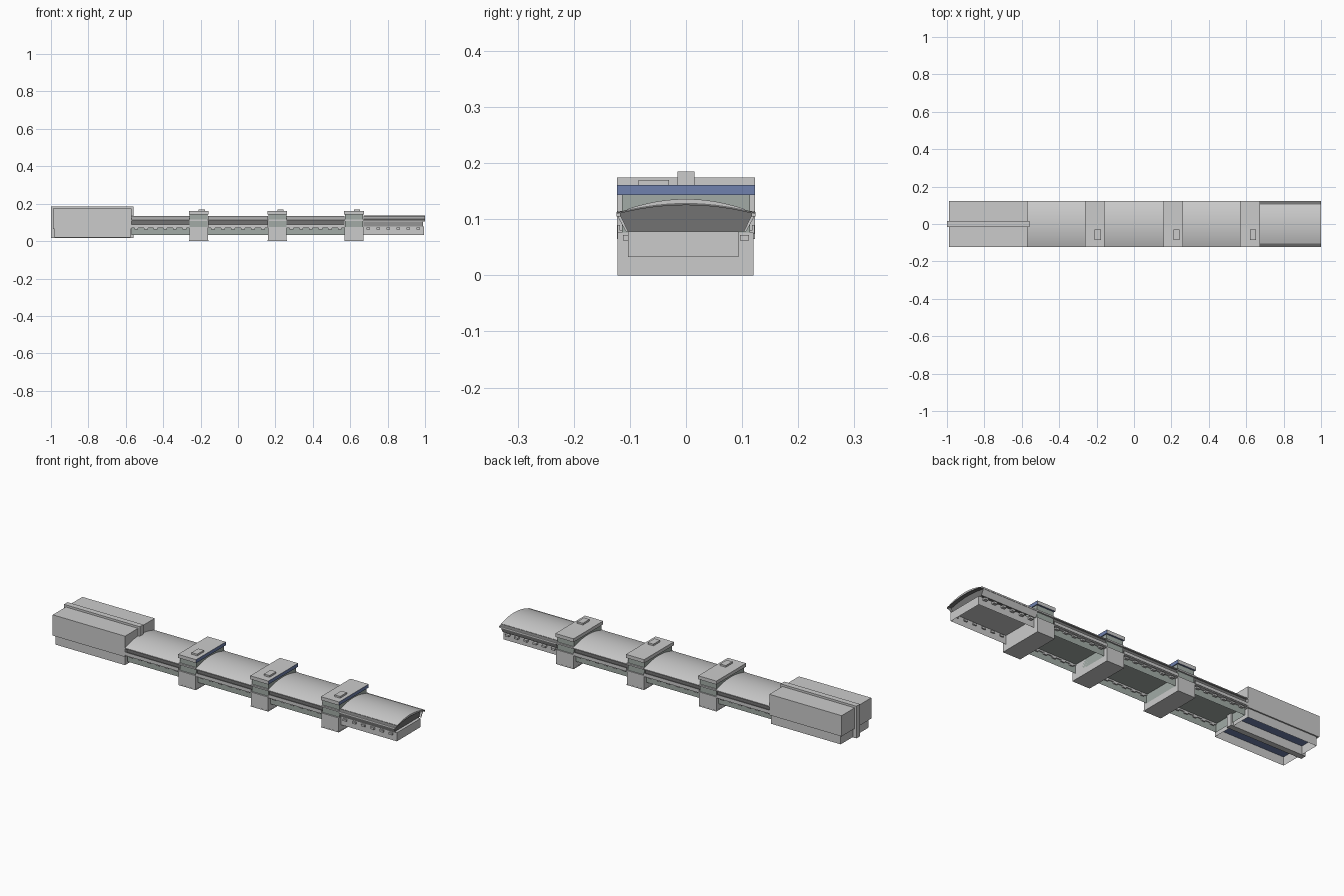
import bpy, bmesh, math

if "Cube" in bpy.data.objects:
    bpy.data.objects.remove(bpy.data.objects["Cube"])


def mat(name, c):
    m = bpy.data.materials.new(name)
    m.diffuse_color = (*c, 1)
    m.use_nodes = True
    m.node_tree.nodes["Principled BSDF"].inputs["Base Color"].default_value = m.diffuse_color
    return m


BLUE = mat("blue", (0.16, 0.22, 0.42))
GREEN = mat("green_grey", (0.36, 0.41, 0.38))
DARK = mat("dark_glass", (0.17, 0.17, 0.17))


def finish(name, bm, m=None):
    bmesh.ops.recalc_face_normals(bm, faces=bm.faces)
    me = bpy.data.meshes.new(name)
    bm.to_mesh(me)
    bm.free()
    ob = bpy.data.objects.new(name, me)
    bpy.context.collection.objects.link(ob)
    if m:
        me.materials.append(m)
    return ob


def box(name, x0, x1, y0, y1, z0, z1, m=None, open_bottom=False):
    bm = bmesh.new()
    bmesh.ops.create_cube(bm, size=1)
    for v in bm.verts:
        v.co = (x0 if v.co.x < 0 else x1, y0 if v.co.y < 0 else y1, z0 if v.co.z < 0 else z1)
    if open_bottom:
        low = min(bm.faces, key=lambda f: f.calc_center_median().z)
        bmesh.ops.delete(bm, geom=[low], context='FACES_ONLY')
    return finish(name, bm, m)


def sweep(name, pts, x0, x1, m=None):
    """Closed (y, z) profile extruded along x."""
    bm = bmesh.new()
    f = bm.faces.new([bm.verts.new((x0, y, z)) for y, z in pts])
    r = bmesh.ops.extrude_face_region(bm, geom=[f])
    bmesh.ops.translate(bm, verts=[v for v in r["geom"] if isinstance(v, bmesh.types.BMVert)],
                        vec=(x1 - x0, 0, 0))
    return finish(name, bm, m)


def arc(half, edge_z, top_z, n=18):
    return [(-half + 2 * half * i / n, edge_z + (top_z - edge_z) * (1 - (2 * i / n - 1) ** 2))
            for i in range(n + 1)]


def shell(half, e0, t0, e1, t1):
    """Crescent between a lower and an upper arc."""
    return arc(half, e1, t1) + arc(half, e0, t0)[::-1]


def smooth(ob):
    bpy.ops.object.select_all(action='DESELECT')
    ob.select_set(True)
    bpy.context.view_layer.objects.active = ob
    bpy.ops.object.shade_smooth_by_angle(angle=math.radians(30))


# Entrance block: upper box, inset open base, central fin wrapping both ends
box("entrance_upper", -0.99, -0.57, -0.123, 0.123, 0.065, 0.174)
box("entrance_base", -0.98, -0.575, -0.116, 0.116, 0.018, 0.065, None, True)
box("entrance_ceiling", -0.978, -0.577, -0.114, 0.114, 0.061, 0.064, BLUE)
box("entrance_fin", -1.0, -0.56, -0.015, 0.015, 0.016, 0.185)

# Portals
portals = [-0.21, 0.21, 0.62]
for x in portals:
    a, b = x - 0.05, x + 0.05
    box("portal_base", a, b, -0.122, 0.12, 0.0, 0.076)
    box("portal_plinth_line", a - 0.001, b + 0.001, -0.1225, 0.1205, 0.0, 0.005)
    box("portal_body", a + 0.002, b - 0.002, -0.114, 0.114, 0.076, 0.144, GREEN)
    box("portal_side_strip", a, b, -0.122, 0.122, 0.107, 0.115)
    # top slab with blue underside and end face
    s = sweep("portal_slab", [(-0.123, 0.143), (0.123, 0.143), (0.123, 0.161), (-0.123, 0.161)],
              a - 0.003, b + 0.003)
    s.data.materials.append(None)
    s.data.materials.append(BLUE)
    for p in s.data.polygons:
        if p.normal.z < -0.5 or p.normal.x > 0.5:
            p.material_index = 1
    box("portal_roof_unit", x, x + 0.033, -0.085, -0.03, 0.16, 0.17)

# Hall sections between entrance and portals, then the end section
spans = [(-0.57, -0.26), (-0.16, 0.16), (0.26, 0.57)]
for a, b in spans:
    smooth(sweep("hall_roof", shell(0.123, 0.107, 0.129, 0.112, 0.135), a, b))
    for s in (-1, 1):
        lo, hi = sorted((s * 0.104, s * 0.108))
        box("hall_side_window", a, b, lo, hi, 0.078, 0.113, DARK)
        lo, hi = sorted((s * 0.098, s * 0.119))
        box("hall_ledge", a, b, lo, hi, 0.07, 0.08)
        lo, hi = sorted((s * 0.118, s * 0.122))
        box("hall_rail", a, b, lo, hi, 0.074, 0.09)
    box("hall_trough", a, b, -0.103, 0.1, 0.033, 0.078, GREEN, True)

# End section: dark glazed arch edge, thicker roof cap, flared side walls
smooth(sweep("end_glazed_roof", shell(0.123, 0.109, 0.125, 0.112, 0.129), 0.67, 1.0, DARK))
smooth(sweep("end_roof_cap", shell(0.105, 0.115, 0.128, 0.118, 0.136), 0.67, 1.0))
box("end_trough", 0.67, 0.995, -0.103, 0.094, 0.033, 0.078, None, True)
for s in (-1, 1):
    sweep("end_flared_wall", [(s * 0.103, 0.078), (s * 0.107, 0.078),
                              (s * 0.123, 0.107), (s * 0.119, 0.112)], 0.67, 0.99)
    lo, hi = sorted((s * 0.117, s * 0.1235))
    box("end_eave_lip", 0.67, 1.0, lo, hi, 0.105, 0.113)
sweep("end_wall", [(-0.103, 0.078), (0.103, 0.078), (0.119, 0.11)] +
      arc(0.1, 0.115, 0.126, 10)[::-1] + [(-0.119, 0.11)], 0.975, 0.98, DARK)

# Small brackets under the ledges
for a, b in spans + [(0.67, 0.99)]:
    n = int((b - a) / 0.05)
    for i in range(n):
        x = a + (i + 0.5) * (b - a) / n
        for s in (-1, 1):
            lo, hi = sorted((s * 0.096, s * 0.112))
            box("ledge_bracket", x - 0.01, x + 0.01, lo, hi, 0.062, 0.072)
